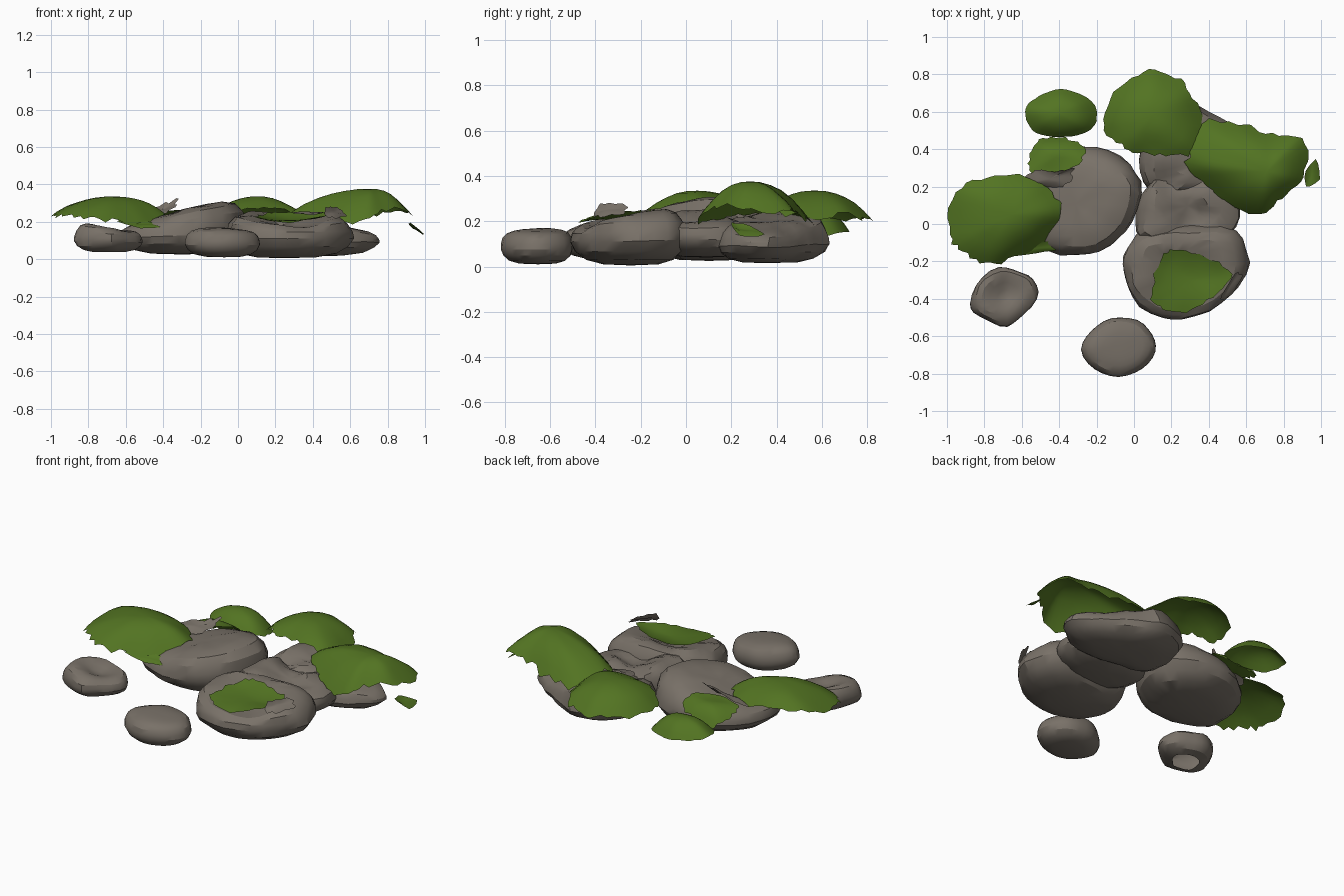
import bpy, bmesh, math, random
from mathutils import Vector, noise

if "Cube" in bpy.data.objects:
    bpy.data.objects.remove(bpy.data.objects["Cube"])

random.seed(7)


def material(name, rgb):
    m = bpy.data.materials.new(name)
    m.diffuse_color = (*rgb, 1)
    m.use_nodes = True
    m.node_tree.nodes["Principled BSDF"].inputs["Base Color"].default_value = m.diffuse_color
    return m


STONE = material("warm grey stone", (0.19, 0.165, 0.138))
MOSS = material("moss green", (0.086, 0.174, 0.016))


def closed_curve(pts, per):
    """Smooth closed curve through a few points."""
    pts = [Vector(p) for p in pts]
    n, out = len(pts), []
    for i in range(n):
        a, b, c, d = (pts[(i + k) % n] for k in (-1, 0, 1, 2))
        for k in range(per):
            t = k / per
            out.append(0.5 * (2 * b + (c - a) * t + (2 * a - 5 * b + 4 * c - d) * t * t
                              + (3 * b - a - 3 * c + d) * t ** 3))
    return out


def finish(name, bm, mat, angle):
    bmesh.ops.recalc_face_normals(bm, faces=bm.faces)
    me = bpy.data.meshes.new(name)
    bm.to_mesh(me)
    bm.free()
    me.materials.append(mat)
    ob = bpy.data.objects.new(name, me)
    bpy.context.collection.objects.link(ob)
    bpy.ops.object.select_all(action='DESELECT')
    ob.select_set(True)
    bpy.context.view_layer.objects.active = ob
    bpy.ops.object.shade_smooth_by_angle(angle=math.radians(angle))
    return ob


def bridge(bm, a, b):
    n = len(a)
    for i in range(n):
        bm.faces.new((a[i], a[(i + 1) % n], b[(i + 1) % n], b[i]))


def fan(bm, ring, tip):
    for i in range(len(ring)):
        bm.faces.new((ring[i], ring[(i + 1) % len(ring)], tip))


# Width and height fractions from underside to crown
PROFILE = [(.48, .02), (.76, .1), (.93, .25), (1, .43), (.99, .58),
           (.94, .76), (.83, .89), (.65, .96), (.45, .99), (.22, 1)]


def rock(name, outline, z0, z1, tilt=(0, 0), dents=(), rough=.02, open_base=False):
    """Flattened boulder; tilt slopes the crown, dents are (x, y, radius, depth)."""
    rim = closed_curve([(*p, 0) for p in outline], 3)
    c = sum(rim, Vector()) / len(rim)
    off = Vector((len(name) * 1.7, z1 * 31, 0))

    def place(p, f):
        z = z0 + (z1 - z0) * f
        z += f * f * ((p.x - c.x) * tilt[0] + (p.y - c.y) * tilt[1])
        for x, y, r, depth in dents:
            d = math.hypot(p.x - x, p.y - y) / r
            if d < 1 and f > .6:
                z -= depth * (1 - d * d) ** 2
        q = Vector((p.x, p.y, z))
        j = noise.noise_vector(q * 8 + off)
        return q + Vector((j.x, j.y, j.z * .6 * f)) * rough

    bm = bmesh.new()
    rings = [[bm.verts.new(place(c + (p - c) * s, f)) for p in rim] for s, f in PROFILE]
    for a, b in zip(rings, rings[1:]):
        bridge(bm, a, b)
    fan(bm, rings[-1], bm.verts.new(place(c, 1)))
    if not open_base:
        fan(bm, rings[0][::-1], bm.verts.new(place(c, 0)))
    return finish(name, bm, STONE, 28)


def sheet(name, apex, outline, mat=MOSS, per=5, ragged=.06, bow=2.2, steps=6):
    """Thin draped sheet with a torn edge."""
    rim = closed_curve(outline, per)
    a = Vector(apex)
    bm = bmesh.new()
    rings = []
    for k in range(1, steps + 1):
        ring = []
        for p in rim:
            t = k / steps
            if k == steps:
                t += random.uniform(-ragged, ragged)
            q = a + (p - a) * t
            q.z = a.z + (p.z - a.z) * t ** bow
            q.z += .012 * noise.noise(q * 8) * t
            ring.append(bm.verts.new(q))
        rings.append(ring)
    fan(bm, rings[0], bm.verts.new(a))
    for r, s in zip(rings, rings[1:]):
        bridge(bm, s, r)
    ob = finish(name, bm, mat, 40)
    if ob.data.polygons[0].normal.z < 0:
        ob.data.flip_normals()
    return ob


# Large boulders
rock("left_boulder", [(-.63, -.02), (-.52, -.13), (-.32, -.165), (-.12, -.11), (0, .02),
                      (.04, .22), (-.08, .36), (-.27, .41), (-.48, .34), (-.62, .15)],
     .025, .262, (.27, 0))
rock("front_boulder", [(-.06, -.25), (-.02, -.39), (.15, -.5), (.33, -.49), (.52, -.38),
                       (.61, -.2), (.54, -.03), (.3, 0), (.05, -.04), (-.04, -.13)],
     .005, .255, (0, .07), [(.28, -.32, .28, .075), (.23, -.2, .07, .04)])
rock("middle_boulder", [(.02, .08), (.04, -.06), (.2, -.13), (.45, -.1), (.56, .04),
                        (.54, .19), (.4, .27), (.2, .26), (.06, .2)],
     .04, .235, (-.1, 0), [(.3, .03, .17, .05), (.25, .22, .14, .05)], .035)
rock("back_boulder", [(.03, .32), (.08, .19), (.3, .15), (.55, .15), (.72, .24), (.75, .37),
                      (.62, .47), (.46, .57), (.28, .64), (.08, .5)],
     .015, .21, (-.18, 0), [(.17, .25, .12, .05)], .028)

# Small loose stones
rock("front_stone", [(-.28, -.67), (-.21, -.78), (-.08, -.82), (.05, -.77), (.11, -.68),
                     (.1, -.59), (.02, -.51), (-.12, -.5), (-.23, -.57)],
     .01, .165, (-.03, .02), rough=.008)
rock("left_stone", [(-.87, -.42), (-.83, -.5), (-.67, -.55), (-.58, -.47), (-.51, -.36),
                    (-.56, -.27), (-.68, -.23), (-.82, -.28)],
     .035, .178, (-.13, .08), [(-.68, -.37, .13, .04)], .02, open_base=True)

# Moss blankets
sheet("left_moss", (-.66, .05, .335),
      [(-.99, -.06, .22), (-.92, -.15, .23), (-.8, -.22, .21), (-.64, -.18, .2),
       (-.47, -.08, .2), (-.38, .06, .24), (-.46, .19, .24), (-.58, .26, .24),
       (-.78, .25, .27), (-.95, .17, .26)])
sheet("left_moss_strip", (-.52, -.13, .185),
      [(-.64, -.17, .2), (-.52, -.155, .17), (-.4, -.135, .17), (-.41, -.1, .19),
       (-.55, -.1, .21)], per=3, steps=2, ragged=.1)
sheet("back_moss", (.1, .58, .335),
      [(-.16, .53, .22), (-.07, .42, .26), (.05, .38, .27), (.2, .36, .27), (.33, .39, .24),
       (.36, .55, .22), (.3, .7, .23), (.2, .8, .21), (.05, .82, .2), (-.1, .7, .22)])
sheet("right_moss", (.71, .28, .376),
      [(.28, .36, .25), (.36, .23, .23), (.5, .1, .18), (.68, .04, .19), (.79, .14, .26),
       (.91, .25, .25), (.9, .46, .24), (.74, .48, .24), (.55, .54, .2), (.33, .55, .19)])
sheet("back_left_moss", (-.4, .59, .25),
      [(-.58, .6, .18), (-.54, .5, .17), (-.4, .465, .16), (-.25, .49, .16), (-.2, .57, .15),
       (-.24, .67, .15), (-.39, .72, .16), (-.53, .67, .17)], ragged=.02)
sheet("left_boulder_moss", (-.42, .36, .255),
      [(-.56, .36, .2), (-.54, .28, .24), (-.38, .27, .26), (-.27, .36, .25),
       (-.3, .44, .19), (-.42, .46, .16), (-.52, .44, .16)], ragged=.08)
sheet("front_boulder_moss", (.3, -.3, .208),
      [(.09, -.38, .225), (.14, -.2, .24), (.22, -.14, .25), (.38, -.17, .245),
       (.52, -.27, .245), (.42, -.39, .225), (.28, -.47, .2), (.14, -.44, .21)], ragged=.07)
sheet("moss_scrap", (.95, .26, .16),
      [(.92, .2, .195), (.99, .24, .14), (.97, .34, .15), (.92, .28, .18)],
      per=3, steps=2, ragged=.1)

# Lifted stone flakes
sheet("left_flake", (-.45, .24, .26),
      [(-.6, .21, .21), (-.5, .2, .22), (-.36, .21, .26), (-.33, .29, .31),
       (-.42, .28, .29), (-.55, .28, .25)], STONE, per=4, steps=2, ragged=.15)
sheet("front_flake", (.51, -.34, .25),
      [(.46, -.41, .24), (.52, -.38, .22), (.58, -.28, .235), (.54, -.27, .27),
       (.48, -.36, .28)], STONE, per=4, steps=2, ragged=.12)
